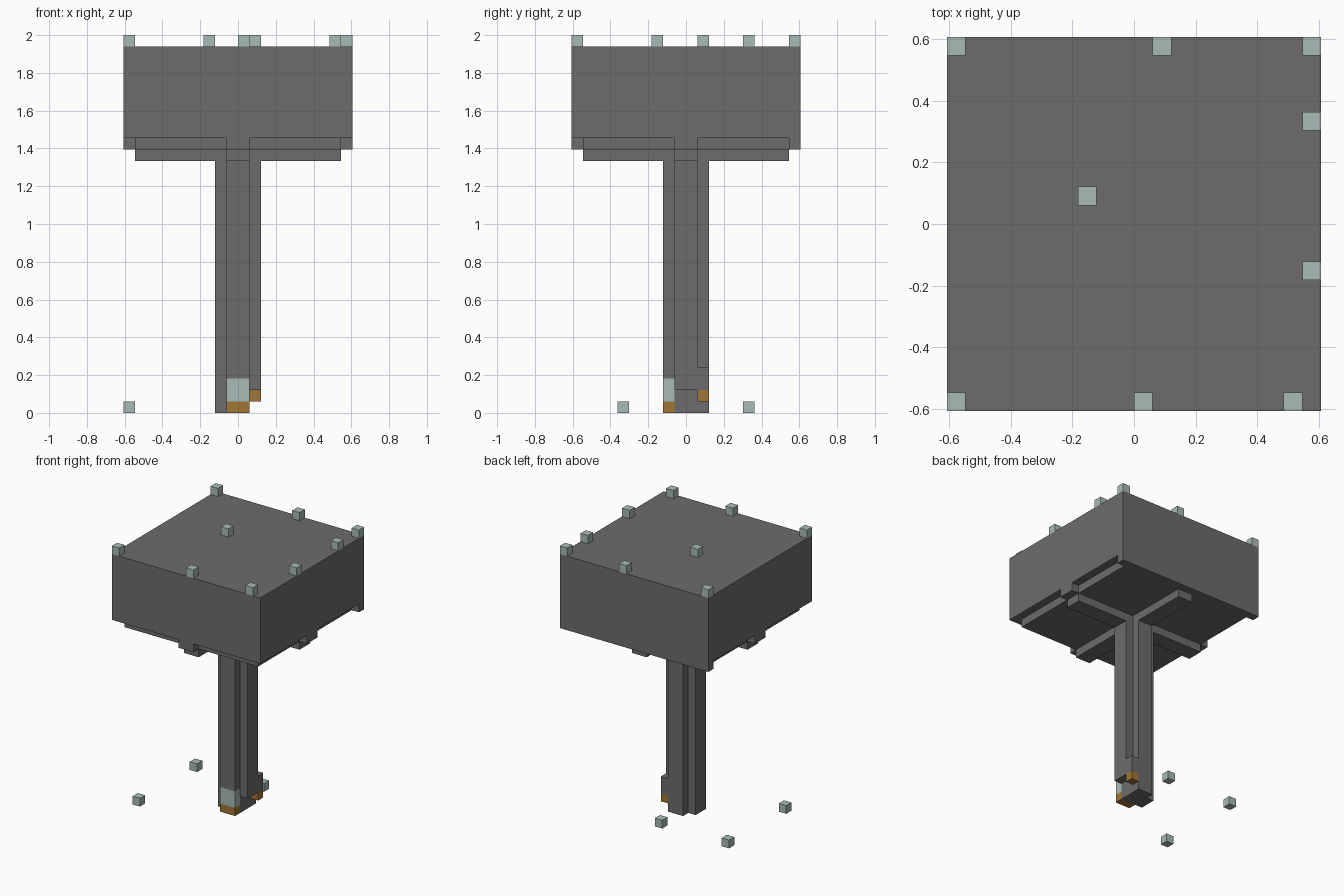
import bpy, bmesh
from mathutils import Vector

cube = bpy.data.objects.get("Cube")
if cube:
    bpy.data.objects.remove(cube)

UNIT = 2 / 33  # edge of one block


def material(name, rgb):
    mat = bpy.data.materials.new(name)
    mat.use_nodes = True
    mat.diffuse_color = (*rgb, 1)
    mat.node_tree.nodes["Principled BSDF"].inputs["Base Color"].default_value = (*rgb, 1)
    return mat


grey = material("dark_grey", (0.15, 0.15, 0.15))
pale = material("pale_green_grey", (0.39, 0.50, 0.47))
amber = material("amber_brown", (0.35, 0.18, 0.035))

parts = []


def part(name, mat, *boxes):
    """Register a part as block-aligned boxes: (x0, x1, y0, y1, z0, z1)."""
    cells = {(x, y, z) for x0, x1, y0, y1, z0, z1 in boxes
             for x in range(x0, x1) for y in range(y0, y1) for z in range(z0, z1)}
    parts.append((name, mat, cells))


def build(name, mat, cells, solid):
    """Skin the exposed sides of a part and merge its flat areas."""
    bm = bmesh.new()
    for cell in cells:
        for axis in range(3):
            for sign in (-1, 1):
                step = [0, 0, 0]
                step[axis] = sign
                beside = tuple(c + s for c, s in zip(cell, step))
                if beside in solid:
                    continue
                u, v = Vector(), Vector()
                u[(axis + 1) % 3] = v[(axis + 2) % 3] = 1
                base = Vector(cell)
                base[axis] += max(sign, 0)
                ring = [base, base + u, base + u + v, base + v][::sign]
                bm.faces.new([bm.verts.new(p * UNIT) for p in ring])
    bmesh.ops.remove_doubles(bm, verts=bm.verts, dist=UNIT / 100)
    bmesh.ops.dissolve_limit(bm, angle_limit=0.01, verts=bm.verts, edges=bm.edges)
    mesh = bpy.data.meshes.new(name)
    bm.to_mesh(mesh)
    bm.free()
    mesh.materials.append(mat)
    bpy.context.collection.objects.link(bpy.data.objects.new(name, mesh))


# Trunk: core with four ribs, the left rib cut short above the ground
part("trunk", grey,
     (-1, 1, -1, 1, 0, 22),
     (-2, -1, -1, 1, 0, 22),
     (1, 2, -1, 1, 2, 22),
     (-1, 1, 1, 2, 0, 22),
     (-1, 1, -2, -1, 3, 22),
     (1, 2, 1, 2, 2, 4))
part("trunk_front_patch", pale, (-1, 1, -2, -1, 1, 3))
part("trunk_front_foot", amber, (-1, 1, -2, -1, 0, 1))
part("trunk_corner_knot", amber, (1, 2, 1, 2, 1, 2))

# Crossed branches carrying the canopy
part("branches", grey, (-9, 9, -1, 1, 22, 23), (-1, 1, -9, 9, 22, 23))

# Canopy: main block, recessed underside, centre lips and a full back lip
part("canopy", grey,
     (-10, 10, -10, 10, 24, 32),
     (-9, 9, -9, 9, 23, 24),
     (-10, 10, -1, 1, 23, 24),
     (-1, 1, -10, -9, 23, 24),
     (-10, 10, 9, 10, 23, 24))

# Small loose blocks on the canopy and on the ground
for label, z, spots in (
        ("canopy", 32, ((-10, 9), (1, 9), (9, 9), (9, 5), (9, -3),
                        (-3, 1), (-10, -10), (0, -10), (8, -10))),
        ("ground", 0, ((-10, -6), (-10, 5), (-1, 5)))):
    for n, (x, y) in enumerate(spots, 1):
        part(f"{label}_block_{n}", pale, (x, x + 1, y, y + 1, z, z + 1))

solid = set().union(*(cells for _, _, cells in parts))
for name, mat, cells in parts:
    build(name, mat, cells, solid)
